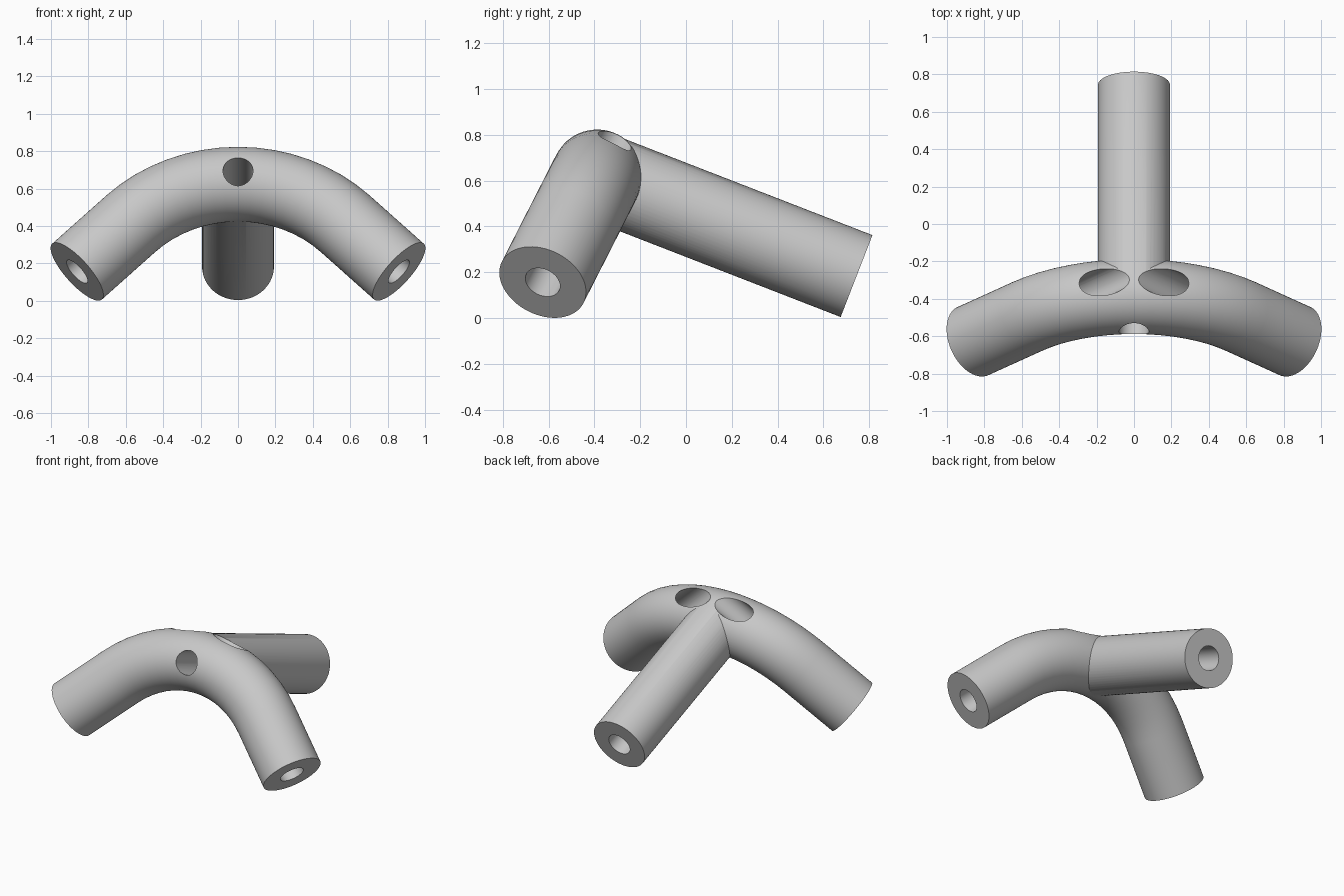
import bpy, bmesh
from math import sin, cos, pi, radians
from mathutils import Vector

if "Cube" in bpy.data.objects:
    bpy.data.objects.remove(bpy.data.objects["Cube"])

grey = bpy.data.materials.new("plain_grey")
grey.use_nodes = True
colour = (0.58, 0.58, 0.58, 1)
grey.diffuse_color = colour
grey.node_tree.nodes["Principled BSDF"].inputs["Base Color"].default_value = colour

SIDES = 64
CROWN = Vector((0, -0.388, 0.623))            # top middle of the arch
DROP = Vector((0, -0.454, -0.891))            # the arch lies in the x / DROP plane
SIDE = DROP.cross(Vector((1, 0, 0)))          # normal of that plane
BEND, TURN, STRAIGHT = 0.812, radians(45), 0.405
ARCH_R, LEG_R, BORE_R = 0.2, 0.192, 0.08


def tube(name, path, radius):
    """Sweep a capped round section; path holds (centre, axis a, axis b)."""
    bm = bmesh.new()
    rings = []
    for centre, a, b in path:
        rings.append([bm.verts.new(centre + radius * (a * cos(2 * pi * i / SIDES) + b * sin(2 * pi * i / SIDES)))
                      for i in range(SIDES)])
    for low, high in zip(rings, rings[1:]):
        for i in range(SIDES):
            j = (i + 1) % SIDES
            bm.faces.new((low[i], low[j], high[j], high[i]))
    bm.faces.new(rings[0])
    bm.faces.new(rings[-1])
    bmesh.ops.recalc_face_normals(bm, faces=bm.faces)
    mesh = bpy.data.meshes.new(name)
    bm.to_mesh(mesh)
    bm.free()
    mesh.materials.append(grey)
    obj = bpy.data.objects.new(name, mesh)
    bpy.context.collection.objects.link(obj)
    return obj


def rod(name, start, end, radius):
    axis = (end - start).normalized()
    a = axis.orthogonal().normalized()
    b = axis.cross(a)
    return tube(name, [(start, a, b), (end, a, b)], radius)


def combine(target, tool, operation):
    mod = target.modifiers.new(tool.name, "BOOLEAN")
    mod.operation, mod.object, mod.solver = operation, tool, "EXACT"
    bpy.context.view_layer.objects.active = target
    bpy.ops.object.modifier_apply(modifier=mod.name)
    bpy.data.objects.remove(tool)


def arch_station(angle, extra=0):
    out = Vector((sin(angle), 0, 0)) - DROP * cos(angle)
    along = Vector((cos(angle), 0, 0)) + DROP * sin(angle)
    return CROWN + DROP * BEND + out * BEND + along * extra, out, SIDE


# Bent front tube: straight leg, arc, straight leg
STEPS = 16
path = [arch_station(-TURN, -STRAIGHT)]
path += [arch_station(TURN * (2 * i / STEPS - 1)) for i in range(STEPS + 1)]
path += [arch_station(TURN, STRAIGHT)]
joint = tube("three_way_tube_joint", path, ARCH_R)

# Straight rear leg
rear_end = Vector((0, 0.745, 0.183))
combine(joint, rod("rear_leg", CROWN, rear_end, LEG_R), "UNION")

# Straight bores, each running through its leg and out of the far side
rear_axis = (rear_end - CROWN).normalized()
combine(joint, rod("rear_bore", CROWN - rear_axis * 0.5, rear_end + rear_axis * 0.1, BORE_R), "DIFFERENCE")
for name, sign in (("left_bore", 1), ("right_bore", -1)):
    outer = arch_station(sign * TURN, sign * (STRAIGHT + 0.1))[0]
    inner = arch_station(sign * TURN, -sign * 0.9)[0]
    combine(joint, rod(name, inner, outer, BORE_R), "DIFFERENCE")

# Smooth walls with crisp rims
bpy.ops.object.select_all(action="DESELECT")
joint.select_set(True)
bpy.context.view_layer.objects.active = joint
bpy.ops.object.shade_smooth_by_angle(angle=radians(25))
